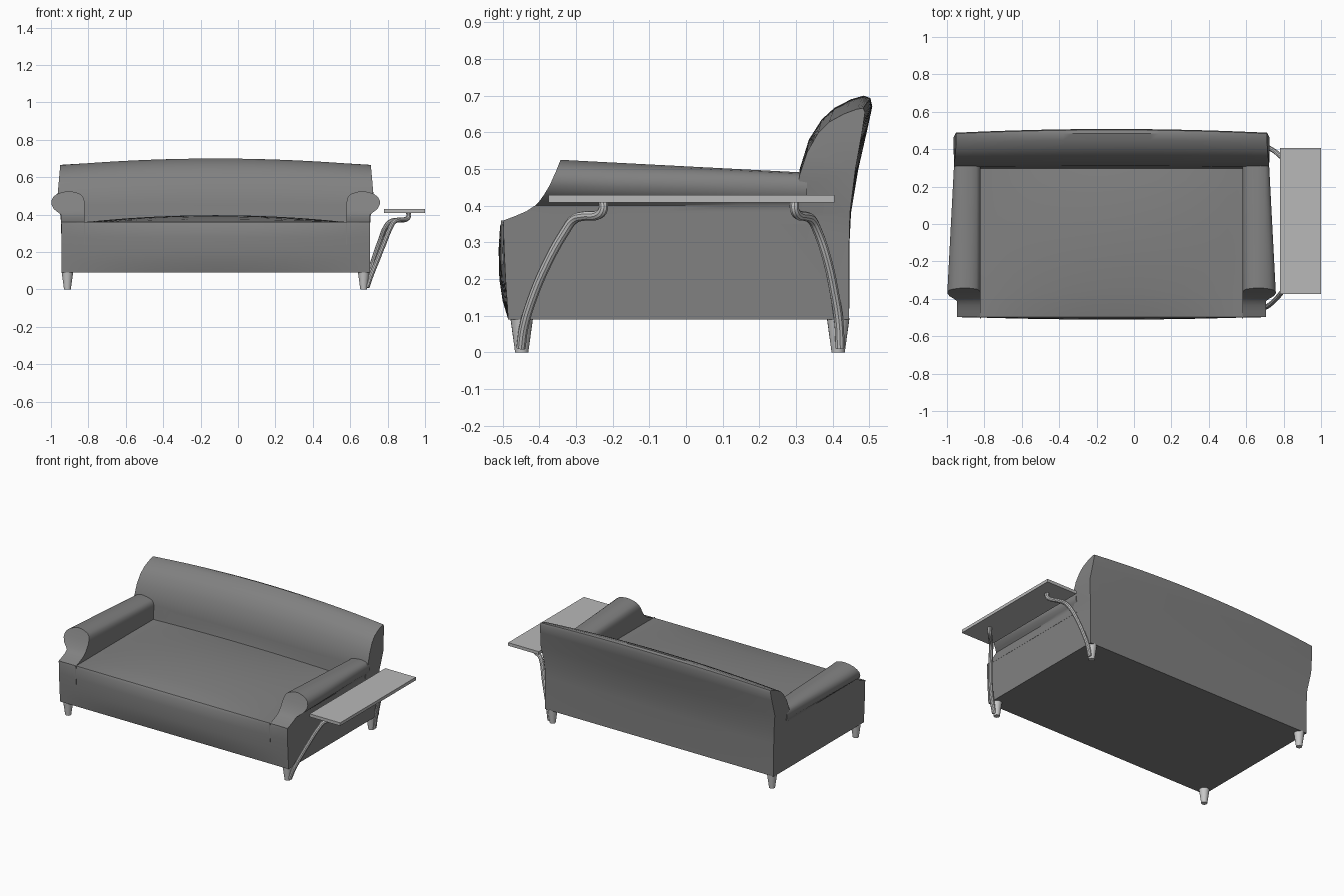
import bpy, bmesh, math

if "Cube" in bpy.data.objects:
    bpy.data.objects.remove(bpy.data.objects["Cube"])

CX = -0.12  # sofa centre line; the side table extends the model to the right


def material(name, v):
    m = bpy.data.materials.new(name)
    m.diffuse_color = (v, v, v, 1)
    m.use_nodes = True
    m.node_tree.nodes["Principled BSDF"].inputs["Base Color"].default_value = m.diffuse_color
    return m


FABRIC = material("grey fabric", 0.22)
TABLE = material("light grey board", 0.48)
METAL = material("pale metal", 0.58)


def finish(ob, mat, angle=35):
    ob.data.materials.clear()
    ob.data.materials.append(mat)
    bpy.ops.object.select_all(action='DESELECT')
    ob.select_set(True)
    bpy.context.view_layer.objects.active = ob
    bpy.ops.object.shade_smooth_by_angle(angle=math.radians(angle))


def loft(name, rings, mat, caps="ngon"):
    """Skin closed rings; caps are n-gons or strips between ring halves."""
    bm = bmesh.new()
    vs = [[bm.verts.new(p) for p in r] for r in rings]
    n = len(vs[0])
    for a, b in zip(vs, vs[1:]):
        for i in range(n):
            j = (i + 1) % n
            bm.faces.new((a[i], a[j], b[j], b[i]))
    for r in (vs[0], vs[-1]):
        if caps == "ngon":
            bm.faces.new(r)
        else:
            for i in range(n // 2 - 1):
                bm.faces.new((r[i], r[i + 1], r[n - 2 - i], r[n - 1 - i]))
    bmesh.ops.recalc_face_normals(bm, faces=bm.faces)
    bmesh.ops.triangulate(bm, faces=[f for f in bm.faces if len(f.verts) > 4])
    me = bpy.data.meshes.new(name)
    bm.to_mesh(me)
    bm.free()
    ob = bpy.data.objects.new(name, me)
    bpy.context.collection.objects.link(ob)
    finish(ob, mat)
    return ob


# Sofa body: side profile (y, z) at the middle and at the ends, lofted across x
front_mid = [(-.485, .09), (-.50, .14), (-.509, .20), (-.511, .28), (-.507, .345), (-.498, .36)]
front_end = [(-.485, .09), (-.488, .14), (-.492, .20), (-.496, .28), (-.498, .345), (-.496, .36)]
back_mid = [(.30, .38), (.305, .45), (.31, .50), (.335, .58), (.37, .635), (.405, .667),
            (.45, .69), (.485, .70), (.503, .693), (.508, .67), (.495, .61), (.47, .50),
            (.45, .38), (.446, .30), (.445, .09)]
back_end = [(.30, .38), (.305, .45), (.31, .485), (.33, .545), (.36, .598), (.39, .628),
            (.43, .65), (.465, .663), (.483, .666), (.488, .655), (.48, .60), (.462, .50),
            (.447, .38), (.445, .30), (.445, .09)]


def half_width(z):
    if z < .36:
        return .825
    if z < .50:
        return .825 + .02 * (z - .36) / .14
    return .845 - .015 * (z - .50) / .17


def body_ring(u):
    k = u * u
    mix = lambda A, B: [(a[0] + (b[0] - a[0]) * k, a[1] + (b[1] - a[1]) * k) for a, b in zip(A, B)]
    crown = .037 * max(0, 1 - (u * .825 / .70) ** 2)
    seat = []
    for i in range(1, 13):
        t = i / 12
        seat.append((-.497 + .795 * t, .36 + crown * math.sin(math.pi * t * .93) ** .7))
    prof = mix(front_mid, front_end) + seat + mix(back_mid, back_end)
    return [(CX + u * half_width(z), y, z) for y, z in prof]


N = 32
loft("sofa_body", [body_ring(-1 + 2 * i / N) for i in range(N + 1)], FABRIC)

# Rolled arms: rows of (height, inner x, outer x, front y)
rows = [(.35, .58, .706, -.497), (.36, .58, .706, -.497), (.372, .58, .706, -.465),
        (.385, .58, .706, -.435), (.40, .58, .707, -.412), (.412, .58, .722, -.40),
        (.43, .58, .745, -.387), (.455, .58, .758, -.372), (.475, .582, .758, -.363),
        (.495, .588, .748, -.354), (.51, .602, .728, -.348), (.52, .63, .70, -.344),
        (.525, .655, .675, -.342)]


def arm_ring(s, t):
    def pt(x, z, yf):
        if x > .706:  # overhang shrinks toward the back
            x = .706 + (x - .706) * (1 - .7 * t)
        if z > .40:
            z = .40 + (z - .40) * (1 - .28 * t)
        return (CX + s * (x - CX), yf + (.33 - yf) * t, z)
    return ([pt(o, z, y) for z, i, o, y in rows] +
            [pt(i, z, y) for z, i, o, y in reversed(rows)])


for s, side in ((-1, "left"), (1, "right")):
    loft(side + "_arm", [arm_ring(s, i / 4) for i in range(5)], FABRIC, caps="strips")
    # Front seam below the arm
    bpy.ops.mesh.primitive_cube_add(size=1, location=(CX + s * .70, -.498, .30))
    seam = bpy.context.object
    seam.name = side + "_front_seam"
    seam.scale = (.005, .012, .12)
    finish(seam, FABRIC)
    # Tapered feet
    for y, end in ((-.448, "front"), (.415, "back")):
        bpy.ops.mesh.primitive_cone_add(vertices=20, radius1=.018, radius2=.031, depth=.094,
                                        location=(CX + s * .792, y, .047))
        leg = bpy.context.object
        leg.name = f"{side}_{end}_leg"
        finish(leg, METAL)

# Side table board
bpy.ops.mesh.primitive_cube_add(size=1, location=(.89, .015, .419))
board = bpy.context.object
board.name = "side_table_board"
board.scale = (.22, .78, .02)
finish(board, TABLE)


# Bent tubes carrying the table
def tube(name, pts, radius):
    cu = bpy.data.curves.new(name, 'CURVE')
    cu.dimensions = '3D'
    cu.bevel_depth = radius
    cu.bevel_resolution = 3
    cu.resolution_u = 6
    cu.use_fill_caps = True
    sp = cu.splines.new('BEZIER')
    sp.bezier_points.add(len(pts) - 1)
    for b, p in zip(sp.bezier_points, pts):
        b.co = p
        b.handle_left_type = b.handle_right_type = 'AUTO'
    ob = bpy.data.objects.new(name, cu)
    bpy.context.collection.objects.link(ob)
    bpy.ops.object.select_all(action='DESELECT')
    ob.select_set(True)
    bpy.context.view_layer.objects.active = ob
    bpy.ops.object.convert(target='MESH')
    finish(bpy.context.object, METAL)


tube("front_table_tube", [(.69, -.45, .012), (.71, -.442, .07), (.742, -.418, .15),
                          (.778, -.38, .24), (.815, -.33, .33), (.835, -.305, .363),
                          (.865, -.275, .372), (.90, -.238, .376), (.912, -.226, .39),
                          (.912, -.226, .412)], .013)
tube("back_table_tube", [(.69, .42, .012), (.702, .417, .08), (.725, .405, .16),
                         (.76, .383, .26), (.79, .357, .335), (.815, .342, .363),
                         (.855, .325, .371), (.90, .303, .377), (.912, .296, .39),
                         (.912, .296, .412)], .013)
